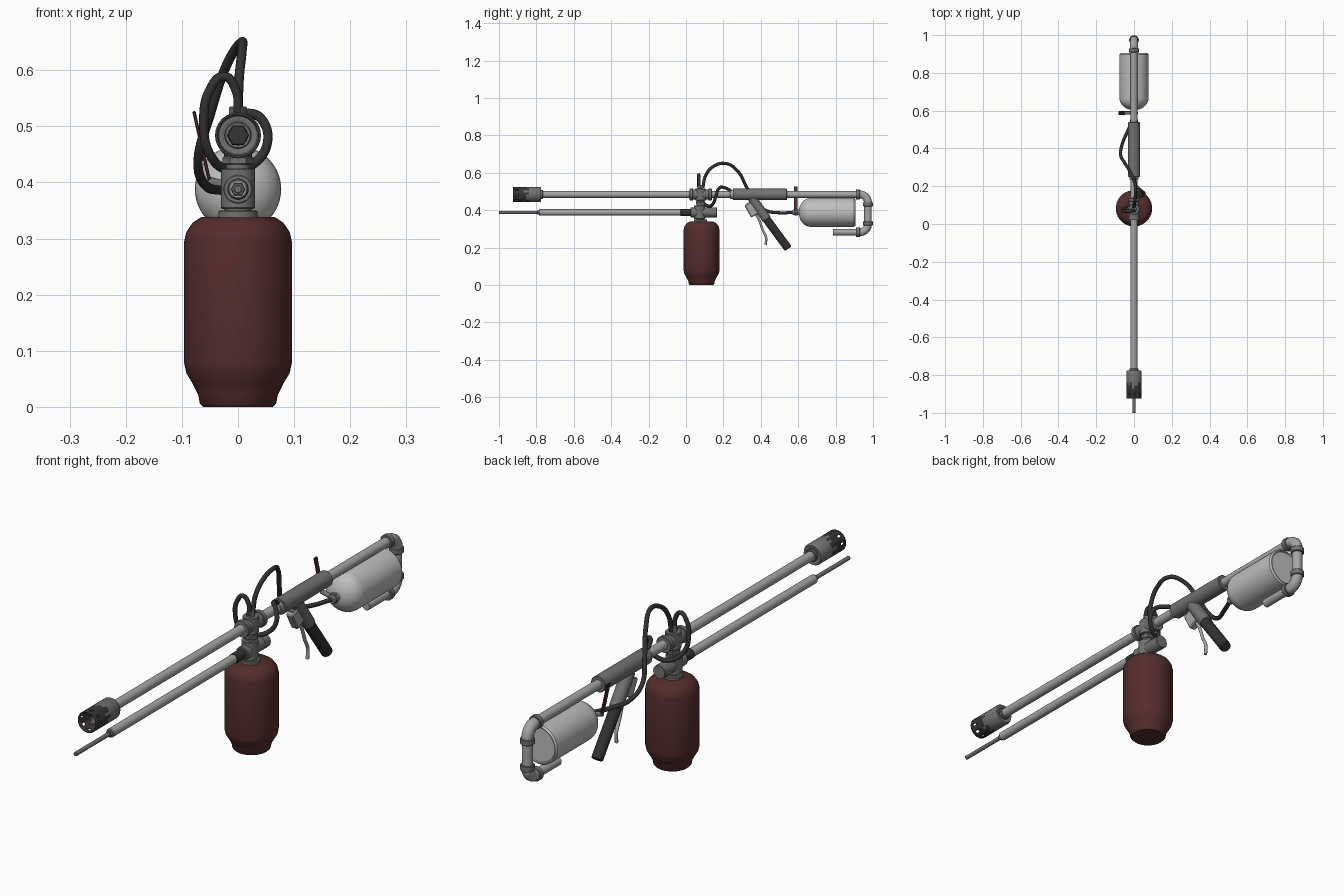
import bpy, bmesh, math
from mathutils import Vector, Matrix

if "Cube" in bpy.data.objects:
    bpy.data.objects.remove(bpy.data.objects["Cube"])


def material(name, r, g, b):
    m = bpy.data.materials.new(name)
    m.use_nodes = True
    m.diffuse_color = (r, g, b, 1)
    m.node_tree.nodes["Principled BSDF"].inputs["Base Color"].default_value = (r, g, b, 1)
    return m


STEEL = material("pale steel", .38, .38, .38)
WHITE = material("off white paint", .52, .52, .52)
GREY = material("mid grey metal", .17, .17, .17)
DARK = material("dark rubber", .035, .031, .031)
RED = material("dark red paint", .09, .026, .026)
BURNT = material("burnt metal", .04, .035, .034)


def finish(name, bm, mats, smooth=True):
    bmesh.ops.recalc_face_normals(bm, faces=bm.faces)
    me = bpy.data.meshes.new(name)
    bm.to_mesh(me)
    bm.free()
    ob = bpy.data.objects.new(name, me)
    bpy.context.collection.objects.link(ob)
    for m in mats:
        me.materials.append(m)
    if smooth:
        bpy.ops.object.select_all(action='DESELECT')
        ob.select_set(True)
        bpy.context.view_layer.objects.active = ob
        bpy.ops.object.shade_smooth_by_angle(angle=math.radians(35))
    return ob


def revolve(bm, profile, start, direction, sides):
    """Spin (radius, height) pairs around a direction; radius 0 closes the end."""
    turn = Vector(direction).to_track_quat('Z', 'Y').to_matrix().to_4x4()
    place = Matrix.Translation(start) @ turn
    rings = []
    for r, h in profile:
        n = sides if r > 0 else 1
        rings.append([bm.verts.new(place @ Vector((r * math.cos(math.tau * i / n),
                                                   r * math.sin(math.tau * i / n), h)))
                      for i in range(n)])
    for a, b in zip(rings, rings[1:]):
        for i in range(sides):
            j = (i + 1) % sides
            quad = [a[i % len(a)], a[j % len(a)], b[j % len(b)], b[i % len(b)]]
            bm.faces.new(list(dict.fromkeys(quad)))


def lathe(name, profile, start, direction, mat, sides=32):
    bm = bmesh.new()
    revolve(bm, profile, start, direction, sides)
    return finish(name, bm, [mat])


def rod(name, p, q, r, mat, sides=20, bevel=.002):
    d = Vector(q) - Vector(p)
    n = d.length
    return lathe(name, [(0, 0), (r - bevel, 0), (r, bevel), (r, n - bevel), (r - bevel, n), (0, n)],
                 p, d, mat, sides)


def along(name, y0, y1, z, r, mat, sides=20):
    return rod(name, (0, y0, z), (0, y1, z), r, mat, sides)


def upright(name, y, z0, z1, r, mat, sides=20):
    return rod(name, (0, y, z0), (0, y, z1), r, mat, sides)


def hose(name, points, r, mat, kind='AUTO'):
    cu = bpy.data.curves.new(name, 'CURVE')
    cu.dimensions = '3D'
    cu.bevel_depth, cu.bevel_resolution, cu.resolution_u = r, 3, 8
    cu.use_fill_caps = True
    sp = cu.splines.new('BEZIER')
    sp.bezier_points.add(len(points) - 1)
    for bp, p in zip(sp.bezier_points, points):
        bp.co = p
        bp.handle_left_type = bp.handle_right_type = kind
    ob = bpy.data.objects.new(name, cu)
    bpy.context.collection.objects.link(ob)
    cu.materials.append(mat)
    return ob


def box(name, centre, size, tilt, mat, bevel=.004):
    bm = bmesh.new()
    bmesh.ops.create_cube(bm, size=1, matrix=Matrix.Translation(centre)
                          @ Matrix.Rotation(tilt, 4, 'X') @ Matrix.Diagonal((*size, 1)))
    bmesh.ops.bevel(bm, geom=bm.edges[:], offset=bevel, segments=1, affect='EDGES')
    return finish(name, bm, [mat], False)


BARREL, PILOT, TANK = .484, .388, .083

# Fuel tank
lathe("fuel_tank", [(0, 0), (.062, 0), (.068, .006), (.071, .022), (.08, .04), (.092, .06),
                    (.096, .078), (.096, .295), (.092, .312), (.081, .328), (.066, .338), (0, .34)],
      (0, TANK, 0), (0, 0, 1), RED, 40)

# Main barrel and vented muzzle
along("main_barrel", -.79, .94, BARREL, .018, STEEL)
along("muzzle_collar", -.785, -.765, BARREL, .024, GREY)
along("muzzle_nozzle", -.85, -.78, BARREL, .02, BURNT, 6)
bm = bmesh.new()
steps = [0, .012, .03, .055, .07, .085, .143, .15]
revolve(bm, [(.041 if h < .145 else .037, h) for h in steps] + [(.018, .15)],
        (0, -.925, BARREL), (0, 1, 0), 24)
vents = []
for n, f in enumerate(bm.faces):
    band, i = divmod(n, 24)
    f.material_index = 1 if band < 3 or (band == 3 and i % 5 != 0) or (band == 4 and i % 7 in (1, 2, 4)) else 0
    if band == 1 and i % 3 == 0:
        vents.append(f)
bmesh.ops.delete(bm, geom=vents, context='FACES_ONLY')
muzzle = finish("muzzle", bm, [GREY, BURNT])
wall = muzzle.modifiers.new("wall", 'SOLIDIFY')
wall.thickness = .005

# Pilot tube
along("pilot_tube", -.785, .03, PILOT, .017, STEEL)
along("pilot_tip_collar", -.797, -.783, PILOT, .013, GREY, 6)
along("pilot_rod", -1, -.79, PILOT, .008, GREY, 12)
along("pilot_grip_ring", -.03, .026, PILOT, .019, DARK)

# Valve stack above the tank
upright("valve_stem", TANK - .005, .335, .515, .021, GREY)
upright("tank_neck", TANK - .005, .335, .35, .035, GREY)
upright("lower_valve_body", TANK - .01, .353, .425, .03, GREY)
along("lower_valve_cross", .024, .135, PILOT, .026, GREY)
along("lower_valve_knob", .13, .166, PILOT, .027, GREY, 12)
upright("stem_nut", TANK - .005, .432, .446, .028, GREY, 6)
upright("upper_valve_body", TANK - .005, .452, .515, .029, GREY)
along("upper_valve_cross", .02, .138, BARREL, .027, GREY)
for side, y in (("front", .02), ("back", .12)):
    along("upper_valve_ring_" + side, y, y + .018, BARREL, .032, GREY)
upright("hose_fitting", TANK - .005, .512, .535, .016, GREY, 6)

# Hoses
hose("long_hose", [(0, .09, .52), (.002, .105, .585), (.007, .145, .633), (.006, .21, .65),
                   (-.02, .275, .61), (-.05, .325, .52), (-.071, .37, .44), (-.06, .43, .397),
                   (-.03, .5, .386), (0, .575, .388)], .0085, DARK)
hose("short_hose", [(0, .07, .52), (-.004, .07, .565), (-.025, .068, .589), (-.05, .068, .565),
                    (-.061, .07, .51), (-.05, .085, .45), (-.015, .12, .422), (.03, .145, .435),
                    (.053, .16, .475), (.04, .175, .515), (.012, .2, .522), (0, .26, .49)], .0085, DARK)

# Handle sleeve, grip and trigger
along("handle_sleeve", .25, .54, BARREL, .031, GREY, 24)
along("sleeve_front_collar", .235, .255, BARREL, .023, STEEL)
rod("grip_collar", (0, .352, .465), (0, .432, .352), .025, GREY)
rod("grip", (0, .426, .358), (0, .547, .194), .022, DARK, 16, .004)
box("trigger_housing", (0, .352, .405), (.03, .05, .075), .5, STEEL)
hose("trigger_lever", [(0, .365, .39), (0, .39, .35), (0, .41, .295), (0, .428, .255), (0, .426, .215)],
     .0065, STEEL)
rod("trigger_link", (0, .335, .44), (0, .35, .40), .012, GREY, 12)

# Gas bottle with shut-off valve
dome = [(.077 * math.sin(a), .062 * (1 - math.cos(a))) for a in [i * math.pi / 16 for i in range(9)]]
lathe("gas_bottle", dome + [(.077, .295), (.072, .302), (.068, .302), (.066, .298), (0, .298)],
      (0, .603, PILOT), (0, 1, 0), WHITE, 40)
along("bottle_neck", .57, .615, PILOT, .015, STEEL)
along("bottle_neck_nut", .58, .596, PILOT, .02, GREY, 6)
rod("valve_spindle", (0, .588, PILOT), (-.055, .588, .402), .009, GREY, 12)
box("valve_lever", (-.065, .587, .466), (.006, .02, .125), 0, RED, .0015)
lever = bpy.data.objects["valve_lever"]
pivot = Matrix.Translation((-.065, .587, .466))
lever.matrix_world = pivot @ Matrix.Rotation(-.22, 4, 'Y') @ pivot.inverted()

# Return pipe behind the bottle
BACK, LOW = .973, .282


def bend(name, z, sign):
    c = .045
    pts = [(0, BACK - c + c * math.sin(a), z - sign * c + sign * c * math.cos(a))
           for a in [i * math.pi / 12 for i in range(7)]]
    hose(name, pts, .022, STEEL)


bend("upper_elbow", BARREL, 1)
bend("lower_elbow", LOW, -1)
upright("return_pipe", BACK, LOW + .04, BARREL - .04, .02, STEEL)
along("return_pipe_end", .785, .935, LOW, .017, STEEL)
for name, z in (("upper", BARREL), ("lower", LOW)):
    along(name + "_pipe_collar", .908, .93, z, .026, GREY)
upright("upper_riser_collar", BACK, .42, .442, .026, GREY)
upright("lower_riser_collar", BACK, .318, .34, .026, GREY)
